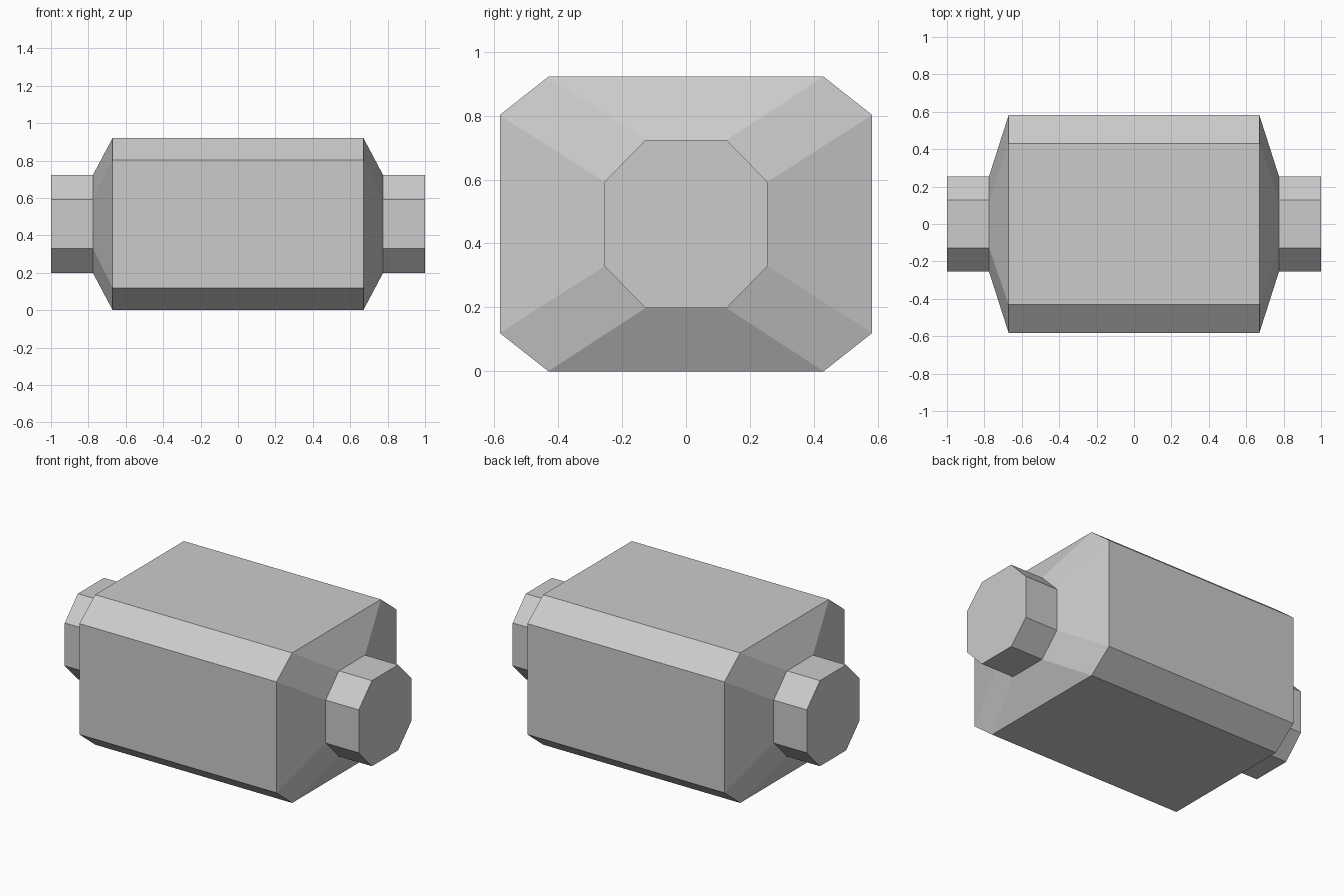
import bpy
import bmesh

default = bpy.data.objects.get("Cube")
if default:
    bpy.data.objects.remove(default, do_unlink=True)

grey = bpy.data.materials.new("plain grey")
grey.use_nodes = True
colour = (0.6, 0.6, 0.6, 1)
grey.diffuse_color = colour
grey.node_tree.nodes["Principled BSDF"].inputs["Base Color"].default_value = colour

MID_Z = 0.461


def octagon(x, half_y, half_z, flat_y, flat_z):
    """Chamfered rectangle across the x axis."""
    quarter = [(half_y, flat_z), (flat_y, half_z)]
    ring = quarter + [(-y, z) for y, z in reversed(quarter)]
    ring += [(-y, -z) for y, z in ring]
    return [(x, y, MID_Z + z) for y, z in ring]


def loft(name, sections):
    """Bridge successive octagons and cap both ends."""
    bm = bmesh.new()
    rings = [[bm.verts.new(p) for p in s] for s in sections]
    for a, b in zip(rings, rings[1:]):
        for i in range(len(a)):
            j = (i + 1) % len(a)
            bm.faces.new((a[i], a[j], b[j], b[i]))
    bm.faces.new(rings[0])
    bm.faces.new(rings[-1])
    bmesh.ops.recalc_face_normals(bm, faces=bm.faces)
    mesh = bpy.data.meshes.new(name)
    bm.to_mesh(mesh)
    bm.free()
    mesh.materials.append(grey)
    obj = bpy.data.objects.new(name, mesh)
    bpy.context.collection.objects.link(obj)


BIG = (0.583, 0.461, 0.431, 0.341)
SMALL = (0.255, 0.263, 0.127, 0.132)

# One continuous body: end stub, tapered shoulder, wide drum, and back again
loft("roller_body", [
    octagon(-1.0, *SMALL),
    octagon(-0.775, *SMALL),
    octagon(-0.67, *BIG),
    octagon(0.67, *BIG),
    octagon(0.775, *SMALL),
    octagon(1.0, *SMALL),
])
